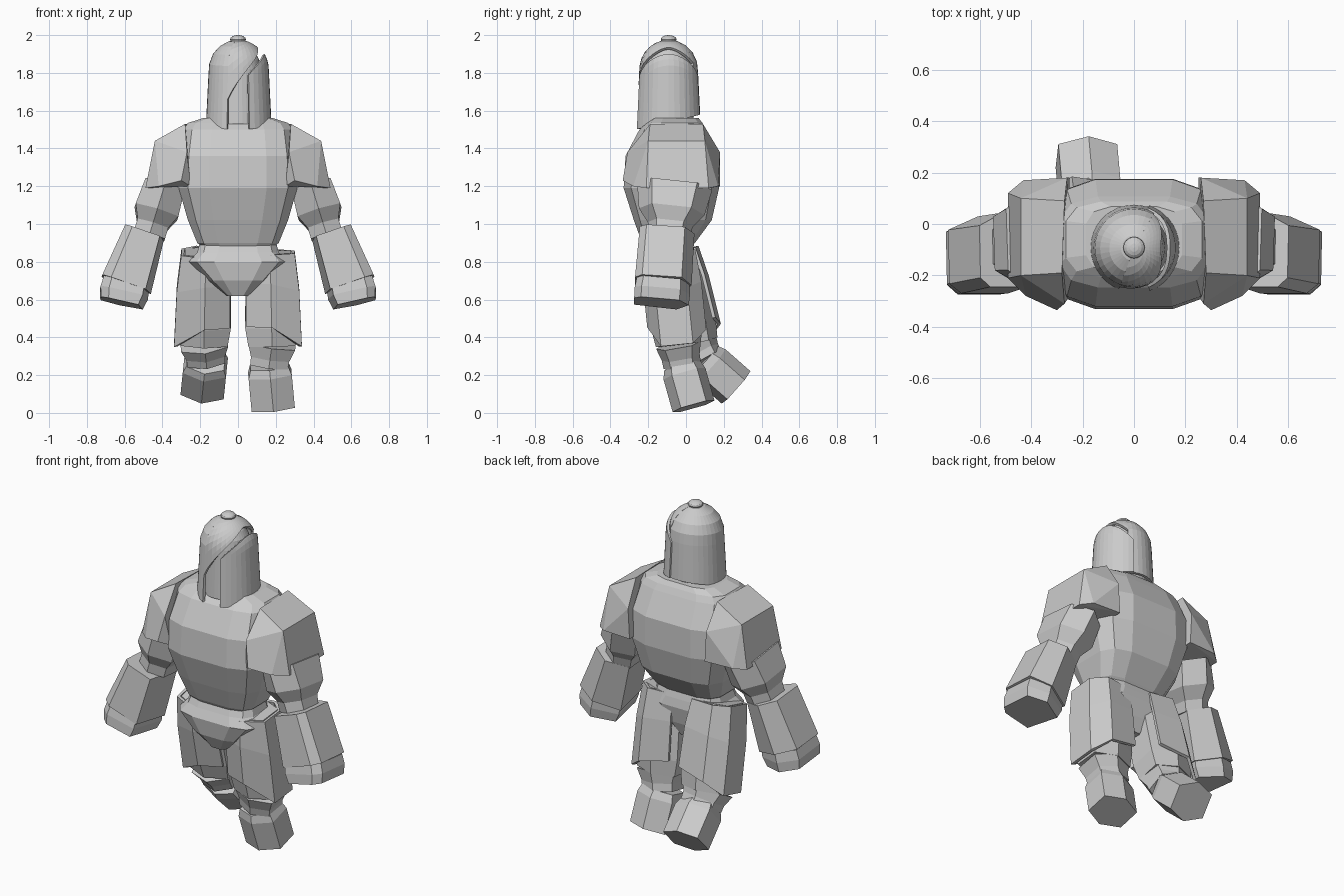
import bpy, bmesh
from math import sin, cos, pi, radians, sqrt, copysign
from mathutils import Vector

if "Cube" in bpy.data.objects:
    bpy.data.objects.remove(bpy.data.objects["Cube"], do_unlink=True)

GREY = bpy.data.materials.new("plain grey")
GREY.use_nodes = True
GREY.diffuse_color = (0.6, 0.6, 0.6, 1)
GREY.node_tree.nodes["Principled BSDF"].inputs["Base Color"].default_value = GREY.diffuse_color


def finish(name, bm, thickness=0):
    bmesh.ops.remove_doubles(bm, verts=bm.verts, dist=0.0005)
    bmesh.ops.recalc_face_normals(bm, faces=bm.faces)
    mesh = bpy.data.meshes.new(name)
    bm.to_mesh(mesh)
    bm.free()
    mesh.materials.append(GREY)
    ob = bpy.data.objects.new(name, mesh)
    bpy.context.collection.objects.link(ob)
    if thickness:
        mod = ob.modifiers.new("Thickness", "SOLIDIFY")
        mod.thickness = thickness
        mod.offset = -1
    return ob


def skin(name, rings, closed=True, thickness=0):
    """Join successive rings of points with quads, capping closed rings."""
    bm = bmesh.new()
    rows = [[bm.verts.new(p) for p in ring] for ring in rings]
    n = len(rows[0])
    for low, high in zip(rows, rows[1:]):
        for i in range(n if closed else n - 1):
            j = (i + 1) % n
            bm.faces.new((low[i], low[j], high[j], high[i]))
    if closed:
        bm.faces.new(rows[0])
        bm.faces.new(rows[-1])
    return finish(name, bm, thickness)


HEX = [(0, -1), (1, -.6), (1, .6), (0, 1), (-1, .6), (-1, -.6)]
ARM_HEX = [(-.75, -1), (.65, -1), (1, -.75), (1, .65), (.1, 1), (-1, .55)]
OPEN_HEX = [(-.85, -.7), (0, -1), (1, -.6), (1, .5), (.4, 1), (-.75, .88)]


def limb(name, side, start, end, stations, section=HEX, slant=0, thickness=0):
    """Sweep a six-sided section from start to end; stations are (t, rx, ry)."""
    start, end = Vector(start), Vector(end)
    axis = (end - start).normalized()
    across = Vector((0, 1, 0)).cross(axis).normalized()
    if across.x < 0:
        across.negate()
    depth = axis.cross(across)
    if depth.y < 0:
        depth.negate()
    rings = []
    for t, rx, ry in stations:
        ring = []
        for u, v in section:
            p = start.lerp(end, t) + across * u * rx + depth * v * ry
            p += axis * slant * t * max(0, u)
            ring.append((p.x * side, p.y, p.z))
        rings.append(ring)
    return skin(name, rings, section is not OPEN_HEX, thickness)


def body(name, tiers, count=12):
    """Boxy rounded tiers given as (z, half width, front y, back y)."""
    rings = []
    for z, w, front, back in tiers:
        ring = []
        for i in range(count):
            a = 2 * pi * (i + .5) / count
            u, v = [copysign(abs(k) ** .55, k) for k in (cos(a), sin(a))]
            ring.append((u * w, (front + back) / 2 + v * (back - front) / 2, z))
        rings.append(ring)
    return skin(name, rings)


# Torso and pelvis
body("torso", [(.84, .14, -.2, .0), (.9, .22, -.235, .05), (1.02, .27, -.28, .14),
               (1.19, .32, -.335, .18), (1.36, .315, -.325, .178), (1.5, .295, -.25, .11),
               (1.535, .27, -.21, .09), (1.56, .19, -.19, .07)])
body("pelvis", [(.62, .06, -.21, .01), (.7, .16, -.25, .04), (.8, .265, -.265, .06),
                (.85, .22, -.24, .05), (.92, .2, -.21, .03)])

# Helmet shells share one domed profile
HEAD_Y, DOME_Z, DOME_R = -.092, 1.82, .155


def dome_radius(z):
    if z > DOME_Z:
        return sqrt(max(0, DOME_R ** 2 - (z - DOME_Z) ** 2))
    return DOME_R + .05 * (DOME_Z - z)


def helmet_shell(name, first, last, low, high, grow=0, thickness=.015):
    columns = []
    for deg in range(first, last + 1, 10):
        a, column = radians(deg), []
        for k in range(9):
            z = low(deg) + (high(deg) - low(deg)) * sin(k / 8 * pi / 2)
            r = dome_radius(z) + grow
            column.append((r * sin(a), HEAD_Y - r * cos(a), z))
        columns.append(column)
    return skin(name, columns, False, thickness)


def rim(deg):
    return 1.54 - .04 * cos(radians(deg))


def crown(deg):
    return DOME_Z + DOME_R


def brow(deg):
    return 1.66 + .275 * max(0, sin(pi * (deg + 20) / 220)) ** .85


def flap_top(deg):
    return brow(deg) - .035


helmet_shell("helmet_back", 150, 340, rim, crown)
helmet_shell("helmet_brow", -20, 150, brow, crown)
helmet_shell("helmet_flap", 20, 160, rim, flap_top, grow=.008)
helmet_shell("head", 0, 360, lambda d: 1.53, lambda d: 1.94, grow=-.035, thickness=0)

# Crown button
bm = bmesh.new()
bmesh.ops.create_uvsphere(bm, u_segments=16, v_segments=8, radius=.042)
for v in bm.verts:
    v.co = (v.co.x, v.co.y + HEAD_Y, v.co.z * .55 + 1.977)
finish("crown_button", bm)

# Arms
PAD = [(.25, -.28, 1.2), (.3, -.335, 1.23), (.42, -.28, 1.2), (.49, -.21, 1.19),
       (.49, .12, 1.19), (.43, .17, 1.2), (.25, .18, 1.2), (.27, -.31, 1.38),
       (.44, -.2, 1.44), (.44, .1, 1.44), (.26, .18, 1.38), (.28, -.19, 1.53), (.27, .09, 1.53)]
for side, label in ((1, "left"), (-1, "right")):
    bm = bmesh.new()
    for x, y, z in PAD:
        bm.verts.new((x * side, y, z))
    bmesh.ops.convex_hull(bm, input=bm.verts)
    bmesh.ops.dissolve_limit(bm, angle_limit=radians(4), verts=bm.verts, edges=bm.edges)
    finish(label + "_shoulder_pad", bm)
    limb(label + "_upper_arm", side, (.39, -.06, 1.2), (.47, -.09, .94),
         [(0, .108, .2), (.52, .118, .175), (.78, .085, .12), (1, .085, .11)])
    limb(label + "_gauntlet", side, (.495, -.1, .955), (.59, -.12, .68),
         [(0, .11, .145), (1, .138, .15)], ARM_HEX)
    limb(label + "_hand", side, (.59, -.12, .69), (.615, -.13, .58),
         [(0, .125, .14), (.5, .13, .147), (1, .115, .145)], ARM_HEX)

# Legs: the left stands, the right is bent backward
POSES = {"left": (1, (.17, -.09, .85), (.18, -.04, .36), (.165, -.02, .25), (.185, .04, .035)),
         "right": (-1, (.17, -.07, .85), (.18, .05, .37), (.17, .1, .28), (.185, .265, .135))}
for label, (side, hip, knee, ankle, sole) in POSES.items():
    limb(label + "_thigh", side, hip, knee,
         [(0, .11, .12), (.4, .135, .135), (.8, .14, .135), (1, .125, .12)])
    limb(label + "_thigh_guard", side, hip, Vector(hip).lerp(Vector(knee), .78),
         [(0, .13, .14), (.4, .15, .155), (1, .158, .155)], OPEN_HEX, .11, .018)
    limb(label + "_knee", side, knee, ankle, [(0, .125, .12), (.6, .102, .102), (1, .1, .1)])
    limb(label + "_boot", side, ankle, sole, [(0, .1, .1), (.2, .115, .115), (1, .115, .115)])
